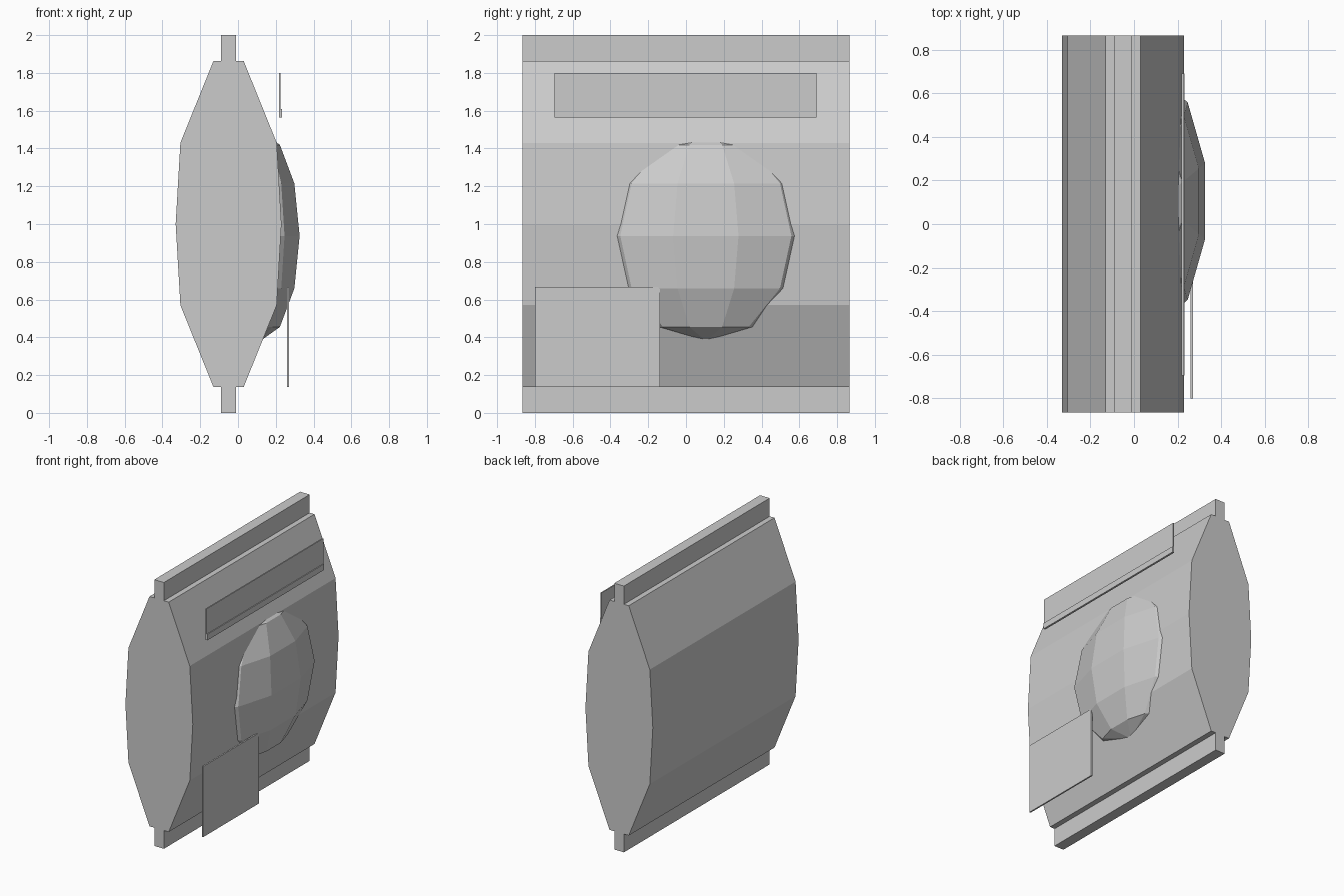
import bpy, bmesh
from math import sin, cos, pi, radians
from mathutils import Matrix, Vector

if "Cube" in bpy.data.objects:
    bpy.data.objects.remove(bpy.data.objects["Cube"])


def finish(name, bm):
    bmesh.ops.recalc_face_normals(bm, faces=bm.faces)
    mesh = bpy.data.meshes.new(name)
    bm.to_mesh(mesh)
    bm.free()
    obj = bpy.data.objects.new(name, mesh)
    bpy.context.collection.objects.link(obj)
    return obj


def extrude_profile(name, points, y0, y1):
    """Sweep an x/z outline along y."""
    bm = bmesh.new()
    face = bm.faces.new([bm.verts.new((x, y0, z)) for x, z in points])
    new = bmesh.ops.extrude_face_region(bm, geom=[face])["geom"]
    verts = [v for v in new if isinstance(v, bmesh.types.BMVert)]
    bmesh.ops.translate(bm, verts=verts, vec=(0, y1 - y0, 0))
    return finish(name, bm)


# Puffed bag with flat crimped seams: quarter outline mirrored up and across
cx = -0.05
quarter = [(0.04, 0.0), (0.04, 0.137), (0.08, 0.137), (0.255, 0.57)]
half = quarter + [(0.28, 1.0)] + [(w, 2 - z) for w, z in reversed(quarter)]
outline = [(cx + w, z) for w, z in half] + [(cx - w, z) for w, z in reversed(half)]
extrude_profile("bag", outline, -0.865, 0.865)

# Faceted oval bulge on the bag's face: half arc spun in ten steps
bm = bmesh.new()
arc = [bm.verts.new((0, sin(pi * i / 6), cos(pi * i / 6))) for i in range(7)]
edges = [bm.edges.new(pair) for pair in zip(arc, arc[1:])]
bmesh.ops.spin(bm, geom=arc + edges, cent=(0, 0, 0), axis=(0, 0, 1),
               angle=radians(360), steps=10)
bmesh.ops.remove_doubles(bm, verts=bm.verts, dist=0.001)
bmesh.ops.scale(bm, vec=(0.22, 0.56, 0.557), verts=bm.verts)
bmesh.ops.translate(bm, vec=(0.117, 0.105, 0.937), verts=bm.verts)
finish("oval_bulge", bm)

# Upper label strip with a thicker lower lip
extrude_profile("upper_label", [(0.217, 1.565), (0.232, 1.565), (0.232, 1.61),
                                (0.226, 1.61), (0.226, 1.80), (0.217, 1.80)],
                -0.695, 0.69)

# Lower corner label
extrude_profile("lower_label", [(0.259, 0.137), (0.27, 0.137),
                                (0.27, 0.667), (0.259, 0.667)], -0.80, -0.138)
